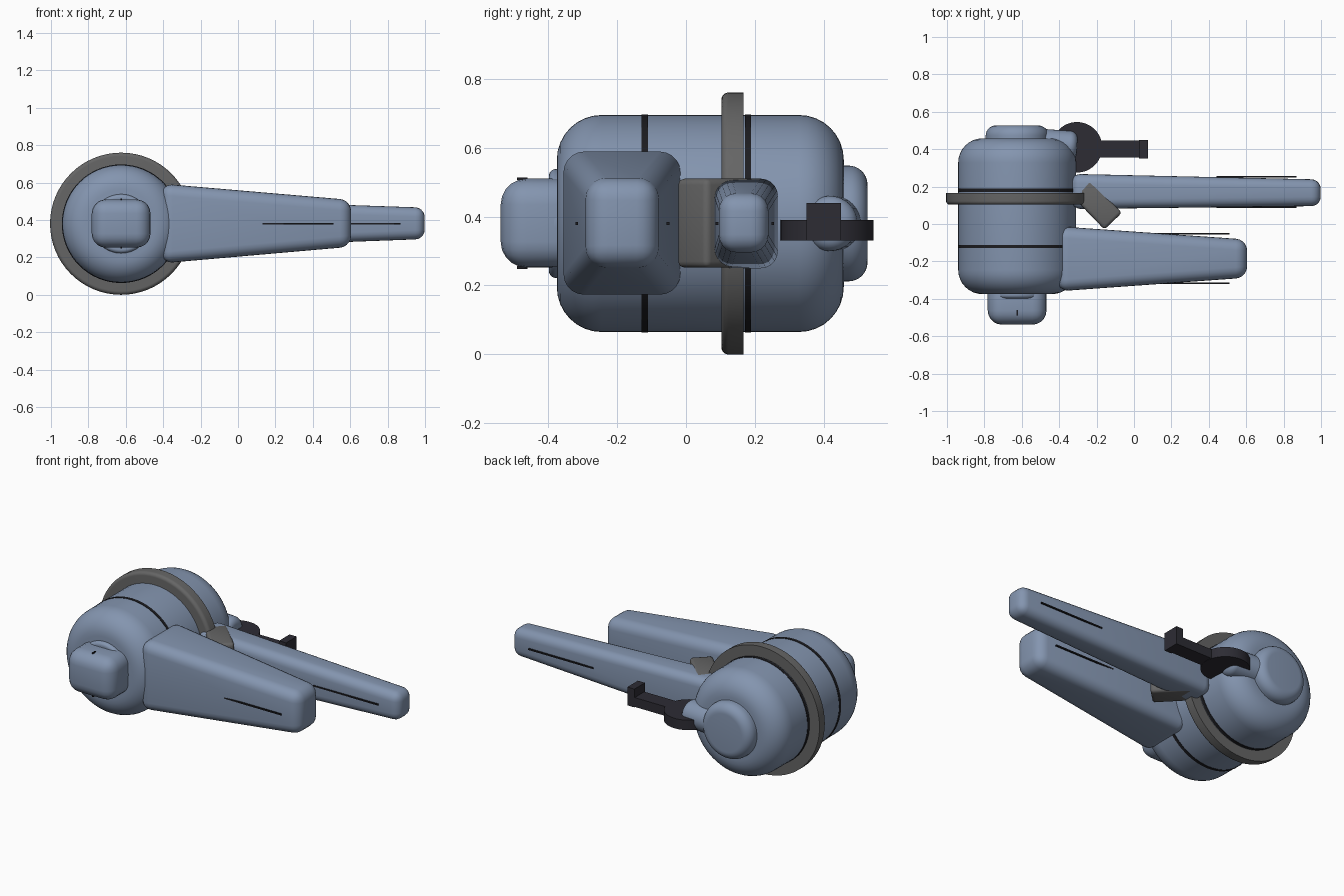
import bpy, bmesh, math
from mathutils import Matrix, Vector

cube = bpy.data.objects.get("Cube")
if cube:
    bpy.data.objects.remove(cube, do_unlink=True)


def material(name, rgb):
    m = bpy.data.materials.new(name)
    m.use_nodes = True
    m.diffuse_color = (*rgb, 1)
    m.node_tree.nodes["Principled BSDF"].inputs["Base Color"].default_value = (*rgb, 1)
    return m


BLUE = material("slate blue", (0.23, 0.30, 0.43))
GREY = material("dark grey", (0.13, 0.13, 0.13))
CHARCOAL = material("charcoal", (0.026, 0.025, 0.034))
BLACK = material("seam black", (0.012, 0.012, 0.015))
AXIS_X, AXIS_Z = -0.625, 0.38


def finish(name, bm, mat, smooth=True):
    bmesh.ops.recalc_face_normals(bm, faces=bm.faces[:])
    mesh = bpy.data.meshes.new(name)
    bm.to_mesh(mesh)
    bm.free()
    mesh.materials.append(mat)
    ob = bpy.data.objects.new(name, mesh)
    bpy.context.collection.objects.link(ob)
    if smooth:
        bpy.ops.object.select_all(action='DESELECT')
        ob.select_set(True)
        bpy.context.view_layer.objects.active = ob
        bpy.ops.object.shade_smooth_by_angle(angle=math.radians(35))
    return ob


def bevel(bm, edges, width, segments):
    bmesh.ops.bevel(bm, geom=edges, offset=width, segments=segments,
                    profile=0.5, affect='EDGES', clamp_overlap=True)


def drum(name, mat, start, end, radius, front=0, back=0, segments=64):
    """Cylinder from start to end, with rounded rims."""
    start, end = Vector(start), Vector(end)
    length = (end - start).length
    bm = bmesh.new()
    bmesh.ops.create_cone(bm, cap_ends=True, segments=segments, radius1=radius,
                          radius2=radius, depth=length)
    for side, width in ((-1, front), (1, back)):
        if width:
            rim = [e for e in bm.edges
                   if all(abs(v.co.z - side * length / 2) < 1e-4 for v in e.verts)]
            bevel(bm, rim, width, 8)
    turn = (end - start).to_track_quat('Z', 'Y').to_matrix().to_4x4()
    bm.transform(Matrix.Translation((start + end) / 2) @ turn)
    return finish(name, bm, mat)


def axial_drum(name, mat, y0, y1, radius, front=0, back=0):
    return drum(name, mat, (AXIS_X, y0, AXIS_Z), (AXIS_X, y1, AXIS_Z), radius, front, back)


def box(name, mat, x, y, z, round_width=0, segments=5, angle=0):
    """Box between (low, high) pairs, optionally rounded and turned about z."""
    centre = Vector([sum(p) / 2 for p in (x, y, z)])
    size = [p[1] - p[0] for p in (x, y, z)]
    bm = bmesh.new()
    bmesh.ops.create_cube(bm, size=1, matrix=Matrix.Diagonal((*size, 1)))
    if round_width:
        bevel(bm, bm.edges[:], round_width, segments)
    bm.transform(Matrix.Translation(centre) @ Matrix.Rotation(angle, 4, 'Z'))
    return finish(name, bm, mat, round_width > 0)


def arm(name, x, root_y, root_z, tip_y, tip_z, width):
    """Tapered, rounded arm along x."""
    bm = bmesh.new()
    bmesh.ops.create_cube(bm, size=2)
    for v in bm.verts:
        ys, zs = (tip_y, tip_z) if v.co.x > 0 else (root_y, root_z)
        v.co = (x[v.co.x > 0], ys[v.co.y > 0], zs[v.co.z > 0])
    bevel(bm, bm.edges[:], width, 5)
    return finish(name, bm, BLUE)


# Main drum, its seams, flange and end cap
axial_drum("main_body", BLUE, -0.375, 0.458, 0.315, 0.13, 0.13)
for i, y in enumerate((-0.12, 0.18)):
    axial_drum(f"body_seam_{i + 1}", BLACK, y - 0.009, y + 0.009, 0.317)
axial_drum("flange_ring", GREY, 0.103, 0.167, 0.38, front=0.02)
axial_drum("back_cap", BLUE, 0.42, 0.527, 0.168, back=0.055)

# Front knob on its collar, with a slot above and below
axial_drum("knob_collar", BLUE, -0.398, -0.36, 0.158, front=0.02)
box("front_knob", BLUE, (-0.782, -0.468), (-0.538, -0.3), (0.252, 0.51), 0.075)
for side, z in (("top", 0.51), ("bottom", 0.252)):
    box(f"knob_slot_{side}", BLACK, (-0.629, -0.621), (-0.49, -0.46), (z - 0.004, z + 0.004))

# Two tapered arms with thin slots on both sides
arm("front_arm", (-0.41, 0.605), (-0.36, -0.012), (0.168, 0.594),
    (-0.287, -0.083), (0.257, 0.507), 0.06)
arm("back_arm", (-0.335, 0.998), (0.08, 0.268), (0.248, 0.512),
    (0.096, 0.238), (0.298, 0.466), 0.05)
for name, ends, sides in (("front", (0.08, 0.51), (-0.317, -0.052)),
                          ("back", (0.44, 0.87), (0.09, 0.252))):
    for i, y in enumerate(sides):
        box(f"{name}_arm_slot_{i + 1}", BLACK, ends, (y - 0.004, y + 0.004), (0.376, 0.384))

# Angled grey bracket between the arms
box("angled_bracket", GREY, (-0.323, -0.073), (0.04, 0.17), (0.252, 0.51),
    0.018, 3, math.radians(-46))

# Rear boss carrying the dark lever
drum("lever_boss", BLUE, (-0.58, 0.435, 0.38), (-0.305, 0.415, 0.38), 0.08, back=0.04, segments=32)
drum("lever_disc", CHARCOAL, (-0.305, 0.41, 0.33), (-0.305, 0.41, 0.39), 0.135)
box("lever_bar", CHARCOAL, (-0.3, 0.03), (0.355, 0.447), (0.332, 0.388))
box("lever_stop", CHARCOAL, (0.028, 0.075), (0.35, 0.45), (0.33, 0.44))
